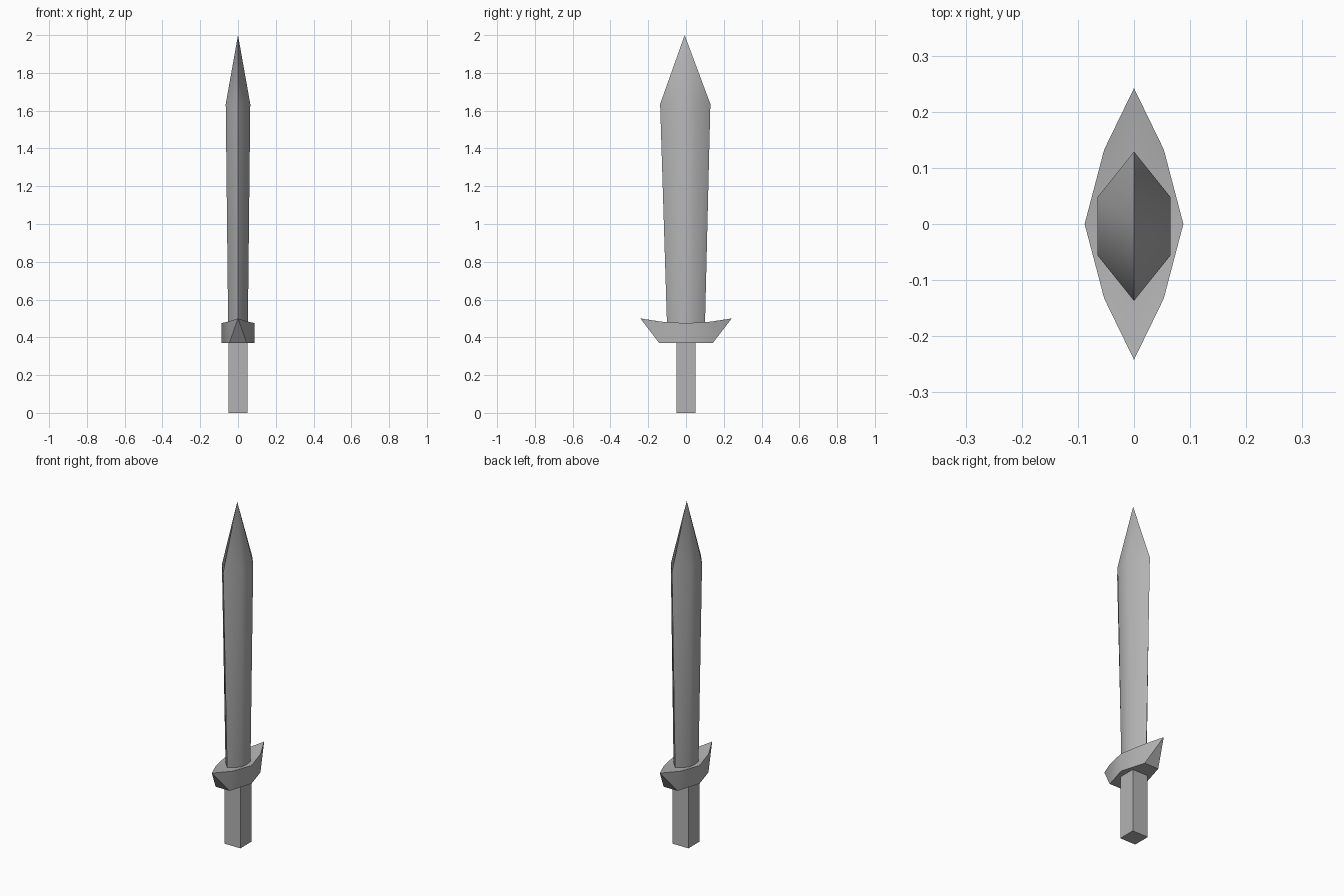
import bpy
from math import radians

if "Cube" in bpy.data.objects:
    bpy.data.objects.remove(bpy.data.objects["Cube"])

# Dark grey shared by all parts
grey = bpy.data.materials.new("dark_grey")
grey.diffuse_color = (0.45, 0.45, 0.45, 1)
grey.use_nodes = True
grey.node_tree.nodes["Principled BSDF"].inputs["Base Color"].default_value = grey.diffuse_color


def make(name, verts, faces, mirror=False, angle=42):
    me = bpy.data.meshes.new(name)
    me.from_pydata(verts, [], faces)
    me.materials.append(grey)
    ob = bpy.data.objects.new(name, me)
    bpy.context.collection.objects.link(ob)
    bpy.context.view_layer.objects.active = ob
    bpy.ops.object.select_all(action='DESELECT')
    ob.select_set(True)
    if mirror:
        m = ob.modifiers.new("mirror", 'MIRROR')
        m.use_axis = (True, True, False)
        m.merge_threshold = 0.0001
        bpy.ops.object.modifier_apply(modifier=m.name)
    bpy.ops.object.shade_smooth_by_angle(angle=radians(angle))
    return ob


def hexagon(half_x, flat, edge, cy, z):
    # flattened hexagonal blade section, counter-clockwise
    pts = [(half_x, -flat), (half_x, flat), (0, edge),
           (-half_x, flat), (-half_x, -flat), (0, -edge)]
    return [(x, y + cy, z) for x, y in pts]


# Blade: widening hexagonal section closed by a pointed tip
verts = hexagon(0.052, 0.041, 0.10, 0, 0.45) + hexagon(0.065, 0.052, 0.133, -0.004, 1.635)
verts.append((0, -0.007, 2.0))
faces = [tuple(reversed(range(6)))]
for i in range(6):
    j = (i + 1) % 6
    faces += [(i, j, j + 6, i + 6), (i + 6, j + 6, 12)]
make("blade", verts, faces)

# Guard: one quarter with an upswept point, mirrored twice
guard = [(0, 0, 0.37), (0.088, 0, 0.37), (0.046, 0.142, 0.37), (0, 0.142, 0.37),
         (0, 0, 0.463), (0.088, 0, 0.475), (0.053, 0.133, 0.483), (0, 0.242, 0.5)]
make("guard", guard,
     [(0, 3, 2, 1), (1, 2, 6, 5), (2, 7, 6), (3, 7, 2), (4, 5, 6), (4, 6, 7)], mirror=True)

# Grip: plain square bar
bpy.ops.mesh.primitive_cube_add(size=1, location=(0, 0, 0.19))
grip = bpy.context.object
grip.name = "grip"
grip.scale = (0.102, 0.102, 0.38)
grip.data.materials.append(grey)
